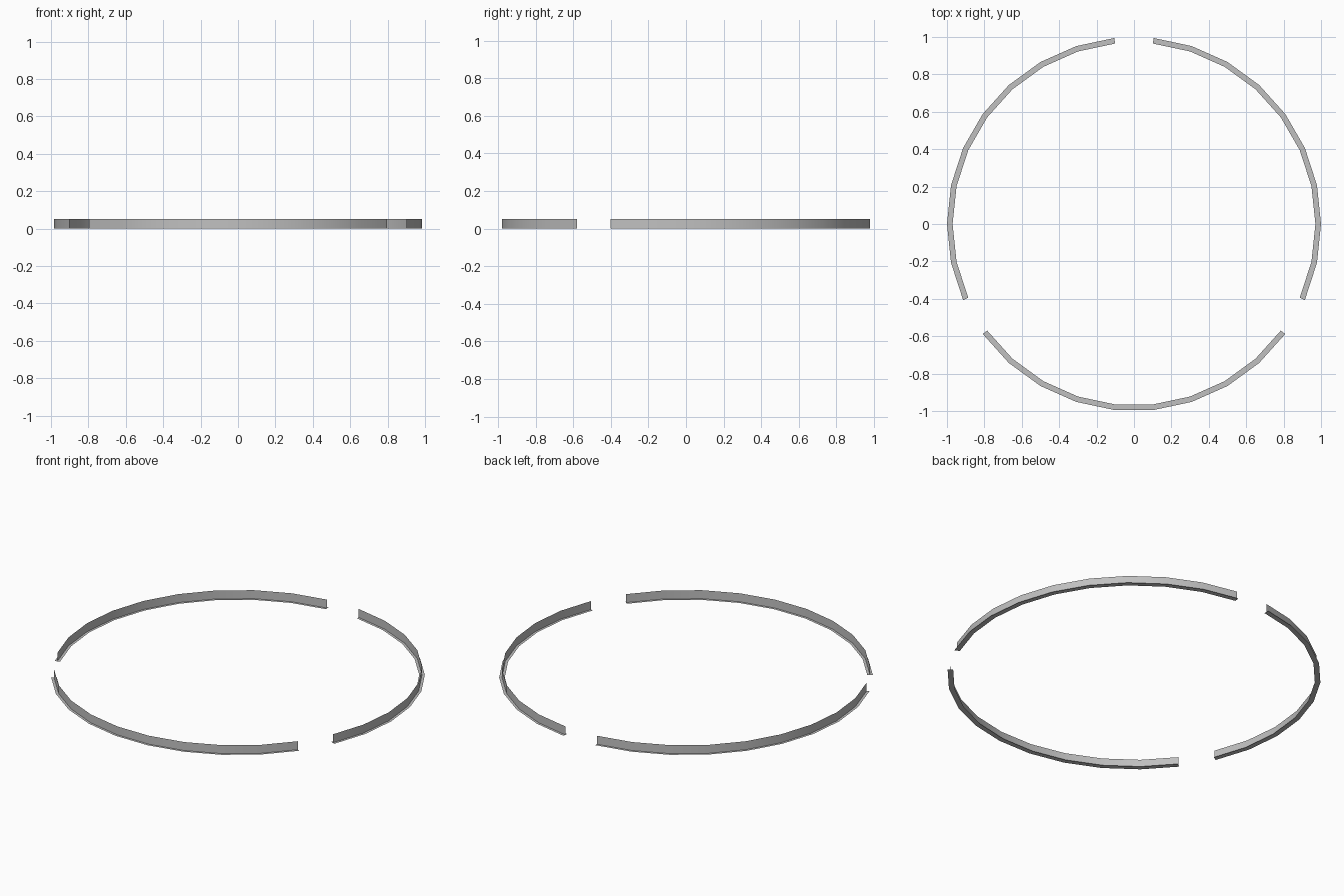
import bpy, bmesh
from math import radians, cos, sin

cube = bpy.data.objects.get("Cube")
if cube:
    bpy.data.objects.remove(cube, do_unlink=True)

STEP = 12           # degrees per segment
SEGMENTS = 9        # segments in each arc
OUTER, INNER, HEIGHT = 1.0, 0.97, 0.05
MIDDLE = (OUTER + INNER) / 2

grey = bpy.data.materials.new("light grey")
grey.use_nodes = True
colour = (0.53, 0.53, 0.53, 1)
grey.diffuse_color = colour
grey.node_tree.nodes["Principled BSDF"].inputs["Base Color"].default_value = colour


def arc_strip(name, start, edge_a, edge_b):
    """Thin curved sheet between two (radius, z) edges."""
    bm = bmesh.new()
    rows = []
    for i in range(SEGMENTS + 1):
        a = radians(start + i * STEP)
        rows.append([bm.verts.new((r * cos(a), r * sin(a), z)) for r, z in (edge_a, edge_b)])
    for (a0, b0), (a1, b1) in zip(rows, rows[1:]):
        bm.faces.new((a0, a1, b1, b0))
    mesh = bpy.data.meshes.new(name)
    bm.to_mesh(mesh)
    bm.free()
    mesh.materials.append(grey)
    obj = bpy.data.objects.new(name, mesh)
    bpy.context.collection.objects.link(obj)
    bpy.ops.object.select_all(action='DESELECT')
    obj.select_set(True)
    bpy.context.view_layer.objects.active = obj
    bpy.ops.object.shade_smooth_by_angle(angle=radians(30))


# Three arcs, each an upright wall standing on the middle of a flat base strip
for side, start in (("left", -24), ("right", 96), ("front", 216)):
    arc_strip(side + "_arc_base", start, (INNER, 0), (OUTER, 0))
    bpy.context.object.data.flip_normals()
    arc_strip(side + "_arc_wall", start, (MIDDLE, 0), (MIDDLE, HEIGHT))
